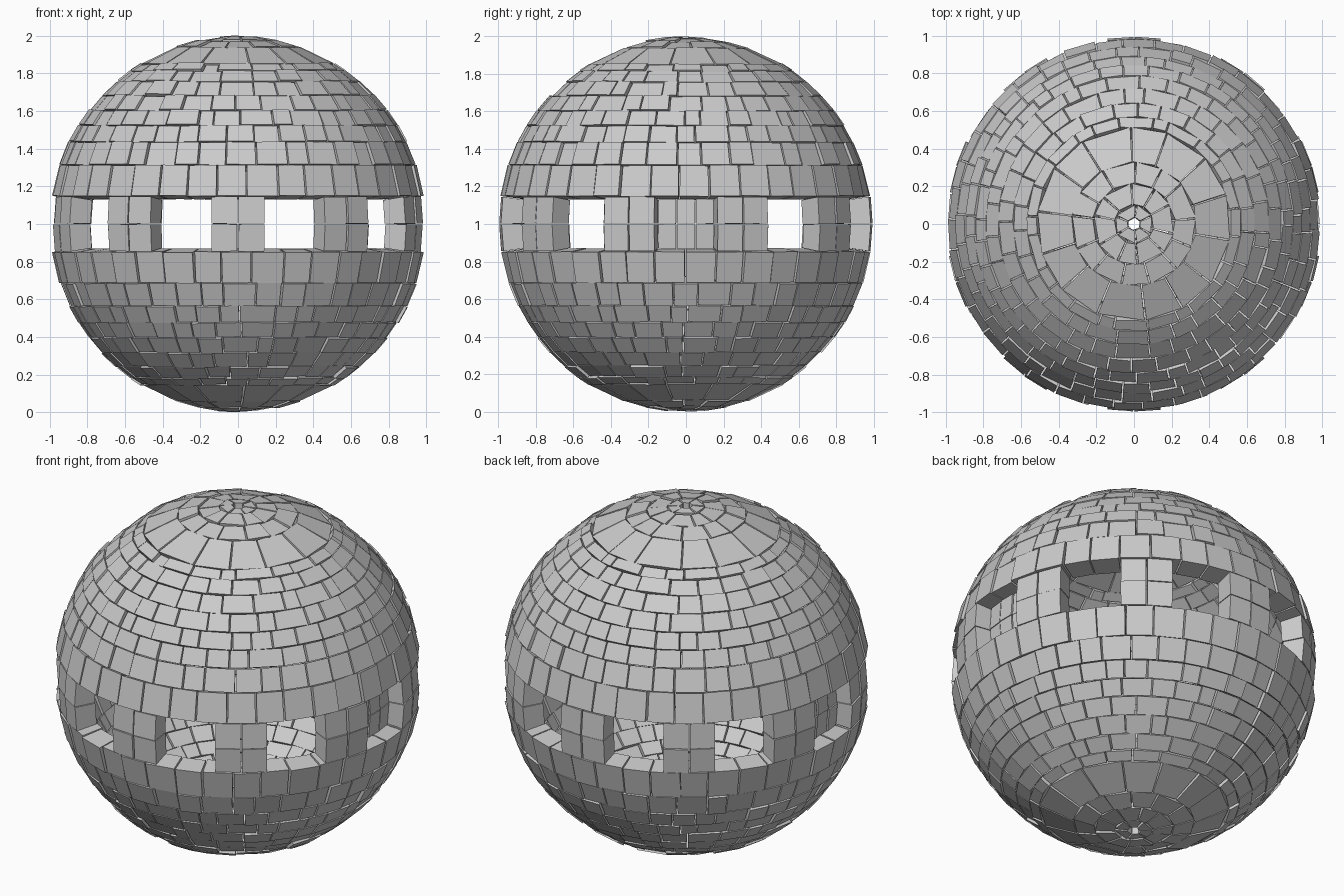
import bpy, bmesh, math, random
from mathutils import Vector, Matrix

if "Cube" in bpy.data.objects:
    bpy.data.objects.remove(bpy.data.objects["Cube"])

random.seed(7)
CENTRE = Vector((0, 0, 1))
OUTER, INNER = 0.99, 0.87


def point(r, az, lat):
    # azimuth 0 faces the front (-y) and grows towards +x
    a, l = math.radians(az), math.radians(lat)
    return Vector((r * math.cos(l) * math.sin(a), -r * math.cos(l) * math.cos(a), r * math.sin(l)))


def block(bm, az0, az1, lat0, lat1, r0=INNER, r1=OUTER, gap=0.004, jitter=0.008, tilt=1.2):
    """One flat-faced stone cut out of the spherical shell."""
    mid_lat = (lat0 + lat1) / 2
    gl = math.degrees(gap)
    ga = min(gl / max(math.cos(math.radians(mid_lat)), 0.05), (az1 - az0) * 0.15)
    a0, a1, l0, l1 = az0 + ga, az1 - ga, lat0 + gl * 0.5, lat1 - gl * 0.5
    pts = [point(r, a, l) for r in (r0, r1) for a, l in ((a0, l0), (a1, l0), (a1, l1), (a0, l1))]
    mid = sum(pts, Vector()) / 8
    axis = Vector((random.uniform(-1, 1), random.uniform(-1, 1), random.uniform(-1, 1))).normalized()
    rot = Matrix.Rotation(math.radians(random.uniform(-tilt, tilt)), 3, axis)
    push = mid.normalized() * random.uniform(-jitter, jitter)
    vs = [bm.verts.new(CENTRE + mid + rot @ (p - mid) + push) for p in pts]
    for f in ((3, 2, 1, 0), (4, 5, 6, 7), (0, 1, 5, 4), (1, 2, 6, 5), (2, 3, 7, 6), (3, 0, 4, 7)):
        bm.faces.new([vs[i] for i in f])


def ring(bm, lat0, lat1, count, vary=0.22, **kw):
    """A full course of stones with uneven joints."""
    step = 360 / count
    start = random.uniform(0, step)
    cuts = [start + (i + random.uniform(-vary, vary)) * step for i in range(count)]
    cuts.append(cuts[0] + 360)
    for a, b in zip(cuts, cuts[1:]):
        block(bm, a, b, lat0, lat1, **kw)


def finish(bm, name):
    bmesh.ops.recalc_face_normals(bm, faces=bm.faces)
    mesh = bpy.data.meshes.new(name)
    bm.to_mesh(mesh)
    bm.free()
    obj = bpy.data.objects.new(name, mesh)
    bpy.context.collection.objects.link(obj)
    return obj


# course limits in degrees of latitude with stones per course
COURSES = [(8.5, 18.4, 38, 0.06), (18.4, 26, 40, 0.2), (26, 31.8, 40, 0.25),
           (31.8, 37.4, 38, 0.25), (37.4, 43.4, 34, 0.25), (43.4, 49.6, 30, 0.25),
           (49.6, 55, 27, 0.25), (55, 58.8, 24, 0.25)]
CAP = [(58.8, 70.6, 14), (70.6, 77.4, 13), (77.4, 84, 10), (84, 88, 6)]

for side, label in ((1, "upper"), (-1, "lower")):
    # brick courses of the hemisphere
    bm = bmesh.new()
    for lo, hi, n, vary in COURSES:
        a, b = sorted((lo * side, hi * side))
        ring(bm, a, b, n, vary, r1=OUTER + 0.005)
    finish(bm, label + "_brick_courses")

    # wedge rings around the pole
    bm = bmesh.new()
    for lo, hi, n in CAP:
        a, b = sorted((lo * side, hi * side))
        ring(bm, a, b, n, 0.14, r1=OUTER + 0.006, jitter=0.006)
    finish(bm, label + "_cap_wedges")

# pillars between the windows, two stones wide and two high
bm = bmesh.new()
HALF = 8.4
for i in range(10):
    for lo, hi in ((-8.5, 0), (0, 8.5)):
        for a, b in ((-HALF, 0), (0, HALF)):
            block(bm, i * 36 + a, i * 36 + b, lo, hi, r1=OUTER + 0.003, jitter=0.004, tilt=0.6)
finish(bm, "window_pillars")

# recessed stones closing the two side windows
bm = bmesh.new()
for az in (90, 270):
    for lo, hi in ((-8.5, 0), (0, 8.5)):
        for k in (-1.5, -0.5, 0.5):
            block(bm, az + k * 6.4, az + (k + 1) * 6.4, lo, hi, r0=0.86, r1=0.91, tilt=0.5, jitter=0.004)
finish(bm, "recessed_side_stones")
